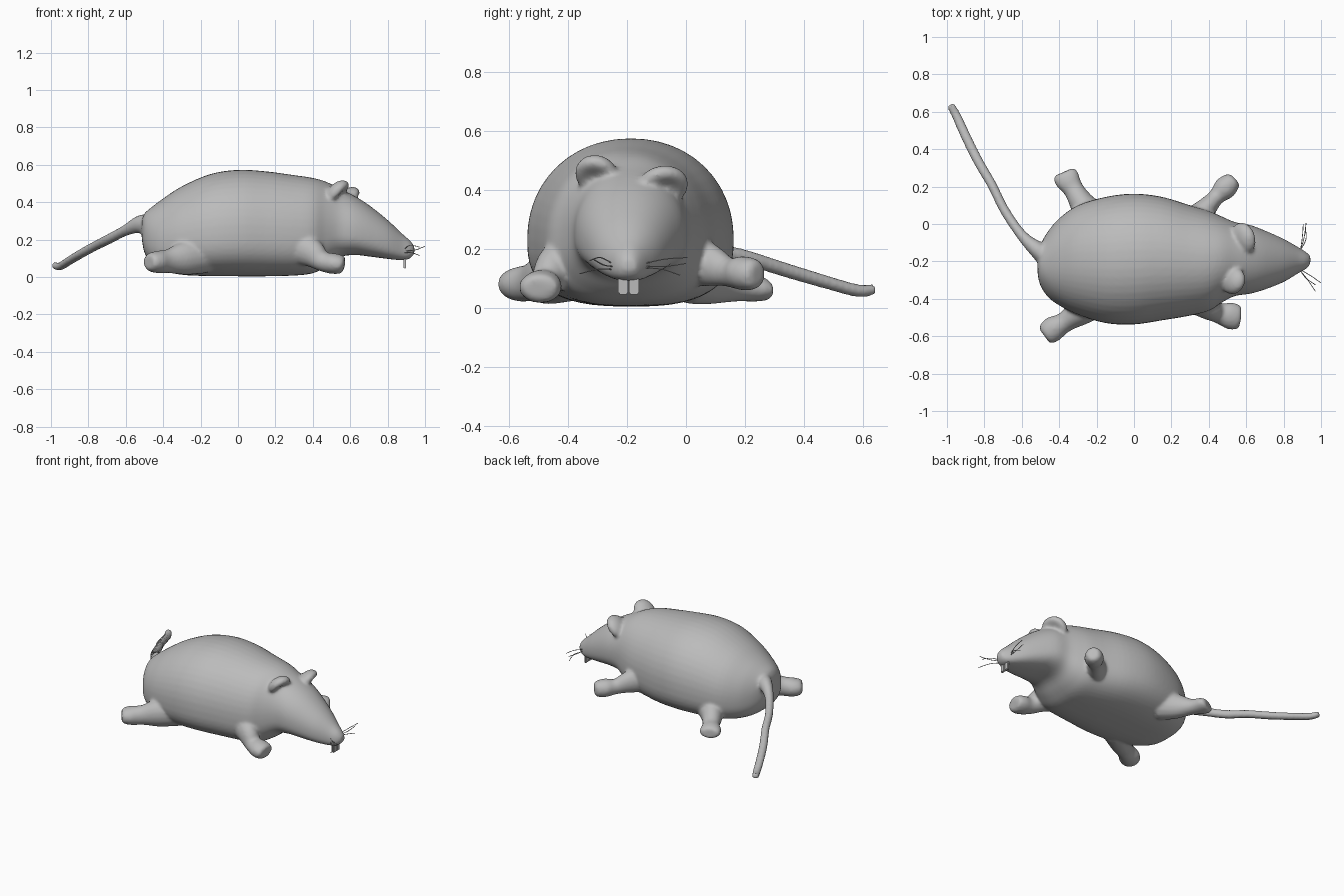
import bpy, bmesh, math
from mathutils import Vector, Matrix

fur = bpy.data.materials.new("grey")
fur.diffuse_color = (0.5, 0.5, 0.5, 1)


def spline(rows, n):
    """Catmull-Rom resampling of rows of numbers, n steps per span."""
    p = [rows[0]] + list(rows) + [rows[-1]]
    out = []
    for i in range(1, len(p) - 2):
        for k in range(n):
            t = k / n
            out.append([0.5 * (2 * b + (c - a) * t + (2 * a - 5 * b + 4 * c - d) * t * t
                               + (3 * b - a - 3 * c + d) * t ** 3)
                        for a, b, c, d in zip(p[i - 1], p[i], p[i + 1], p[i + 2])])
    return out + [list(rows[-1])]


def loft(bm, rings):
    """Closed skin through rings of points."""
    vs = [[bm.verts.new(p) for p in r] for r in rings]
    n = len(vs[0])
    for a, b in zip(vs, vs[1:]):
        for i in range(n):
            j = (i + 1) % n
            bm.faces.new((a[i], a[j], b[j], b[i]))
    bm.faces.new(vs[0][::-1])
    bm.faces.new(vs[-1])


def tube(bm, rows, n=5, sides=16):
    """Tapered tube; rows are x, y, z, half width, half height."""
    pts = spline(rows, n)
    rings = []
    for i, p in enumerate(pts):
        a, b = pts[max(i - 1, 0)], pts[min(i + 1, len(pts) - 1)]
        t = (Vector(b[:3]) - Vector(a[:3])).normalized()
        side = t.cross(Vector((0, 0, 1))).normalized()
        up = side.cross(t)
        rings.append([Vector(p[:3]) + side * p[3] * math.cos(w) + up * p[4] * math.sin(w)
                      for w in (math.tau * k / sides for k in range(sides))])
    loft(bm, rings)


def finish(bm, name):
    bmesh.ops.recalc_face_normals(bm, faces=bm.faces[:])
    me = bpy.data.meshes.new(name)
    bm.to_mesh(me)
    bm.free()
    me.materials.append(fur)
    ob = bpy.data.objects.new(name, me)
    bpy.context.collection.objects.link(ob)
    return ob


skin = bmesh.new()

# torso and head: x, y min, y max, z bottom, z top
sections = [
    (-0.515, -0.27, -0.17, 0.21, 0.30), (-0.50, -0.33, -0.11, 0.13, 0.34),
    (-0.46, -0.39, -0.04, 0.07, 0.375), (-0.40, -0.435, 0.03, 0.035, 0.42),
    (-0.30, -0.485, 0.10, 0.012, 0.485), (-0.15, -0.53, 0.145, 0.005, 0.55),
    (0.0, -0.537, 0.162, 0.004, 0.573), (0.15, -0.515, 0.145, 0.004, 0.565),
    (0.30, -0.49, 0.10, 0.008, 0.545), (0.40, -0.465, 0.07, 0.02, 0.53),
    (0.47, -0.42, 0.04, 0.055, 0.51), (0.54, -0.385, 0.01, 0.105, 0.475),
    (0.62, -0.373, -0.005, 0.118, 0.435), (0.70, -0.35, -0.035, 0.11, 0.385),
    (0.80, -0.31, -0.08, 0.097, 0.305), (0.88, -0.262, -0.125, 0.09, 0.23),
    (0.92, -0.24, -0.15, 0.10, 0.195), (0.943, -0.215, -0.17, 0.125, 0.165)]
rings = []
for x, y0, y1, zb, zt in spline(sections, 4):
    cy, hw, zm = (y0 + y1) / 2, (y1 - y0) / 2, zb + 0.4 * (zt - zb)
    ring = []
    for k in range(48):
        c, s = math.cos(math.tau * k / 48), math.sin(math.tau * k / 48)
        e = 2 / 2.1 if s > 0 else 2 / 2.7      # flatter belly
        h = zt - zm if s > 0 else zm - zb
        ring.append((x, cy + hw * math.copysign(abs(c) ** e, c),
                     zm + h * math.copysign(abs(s) ** e, s)))
    rings.append(ring)
loft(skin, rings)

# front legs with paws
tube(skin, [(0.30, -0.38, 0.17, 0.09, 0.10), (0.39, -0.445, 0.13, 0.065, 0.08),
            (0.45, -0.475, 0.085, 0.055, 0.055), (0.51, -0.49, 0.072, 0.072, 0.056),
            (0.555, -0.50, 0.068, 0.066, 0.048), (0.568, -0.502, 0.066, 0.045, 0.03)])
tube(skin, [(0.30, 0.00, 0.17, 0.08, 0.10), (0.39, 0.09, 0.14, 0.055, 0.07),
            (0.44, 0.145, 0.12, 0.045, 0.05), (0.485, 0.19, 0.117, 0.062, 0.058),
            (0.525, 0.23, 0.113, 0.05, 0.052), (0.538, 0.243, 0.112, 0.03, 0.035)])

# hind legs with feet
tube(skin, [(-0.18, -0.40, 0.12, 0.09, 0.10), (-0.29, -0.47, 0.10, 0.075, 0.09),
            (-0.37, -0.525, 0.085, 0.055, 0.065), (-0.43, -0.56, 0.08, 0.068, 0.06),
            (-0.465, -0.59, 0.08, 0.06, 0.05), (-0.478, -0.60, 0.08, 0.045, 0.035)])
tube(skin, [(-0.20, 0.02, 0.11, 0.09, 0.10), (-0.27, 0.10, 0.09, 0.07, 0.08),
            (-0.32, 0.18, 0.07, 0.055, 0.05), (-0.355, 0.235, 0.065, 0.068, 0.045),
            (-0.37, 0.265, 0.06, 0.066, 0.038), (-0.376, 0.278, 0.06, 0.055, 0.03)])

# tail
tube(skin, [(-0.44, -0.20, 0.27, 0.06, 0.07), (-0.52, -0.135, 0.282, 0.045, 0.05),
            (-0.60, -0.06, 0.25, 0.029, 0.03), (-0.69, 0.07, 0.203, 0.026, 0.028),
            (-0.76, 0.21, 0.168, 0.026, 0.026), (-0.83, 0.33, 0.13, 0.027, 0.025),
            (-0.90, 0.47, 0.088, 0.027, 0.023), (-0.95, 0.58, 0.058, 0.025, 0.022),
            (-0.982, 0.637, 0.062, 0.022, 0.02)])

# dished ears
for x, y, z, ry, turn in ((0.53, -0.302, 0.448, 0.075, -0.25), (0.585, -0.078, 0.412, 0.088, 0.25)):
    ear = bmesh.ops.create_uvsphere(skin, u_segments=24, v_segments=16, radius=1)["verts"]
    m = (Matrix.Translation((x, y, z)) @ Matrix.Rotation(turn, 4, 'Z')
         @ Matrix.Rotation(math.radians(42), 4, 'Y') @ Matrix.Diagonal((0.05, ry, 0.083, 1)))
    for v in ear:
        if v.co.x > 0:
            v.co.x *= 0.3 + 0.7 * (v.co.y ** 2 + v.co.z ** 2)
        v.co = m @ v.co

body = finish(skin, "rat_body")
rm = body.modifiers.new("fuse", 'REMESH')
rm.mode = 'VOXEL'
rm.voxel_size = 0.01
rm.use_smooth_shade = True
sm = body.modifiers.new("soften", 'SMOOTH')
sm.factor = 0.5
sm.iterations = 6

# two front teeth
teeth = bmesh.new()
for y in (-0.213, -0.176):
    bmesh.ops.create_cube(teeth, size=1, matrix=Matrix.Translation((0.892, y, 0.08))
                          @ Matrix.Diagonal((0.014, 0.034, 0.07, 1)))
bmesh.ops.bevel(teeth, geom=teeth.edges[:], offset=0.004, segments=2, affect='EDGES')
finish(teeth, "front_teeth")

# whiskers: root, middle, tip
whiskers = bmesh.new()
for path in (
        ((0.89, -0.25, 0.15), (0.92, -0.29, 0.17), (0.97, -0.325, 0.16)),
        ((0.90, -0.25, 0.14), (0.95, -0.28, 0.145), (1.0, -0.315, 0.165)),
        ((0.89, -0.25, 0.13), (0.93, -0.30, 0.13), (0.97, -0.36, 0.115)),
        ((0.89, -0.14, 0.15), (0.91, -0.07, 0.165), (0.92, 0.005, 0.17)),
        ((0.89, -0.14, 0.14), (0.90, -0.07, 0.14), (0.905, 0.0, 0.15)),
        ((0.89, -0.14, 0.135), (0.92, -0.08, 0.13), (0.915, -0.02, 0.11))):
    tube(whiskers, [p + (0.002, 0.002) for p in path], 4, 6)
finish(whiskers, "whiskers")
